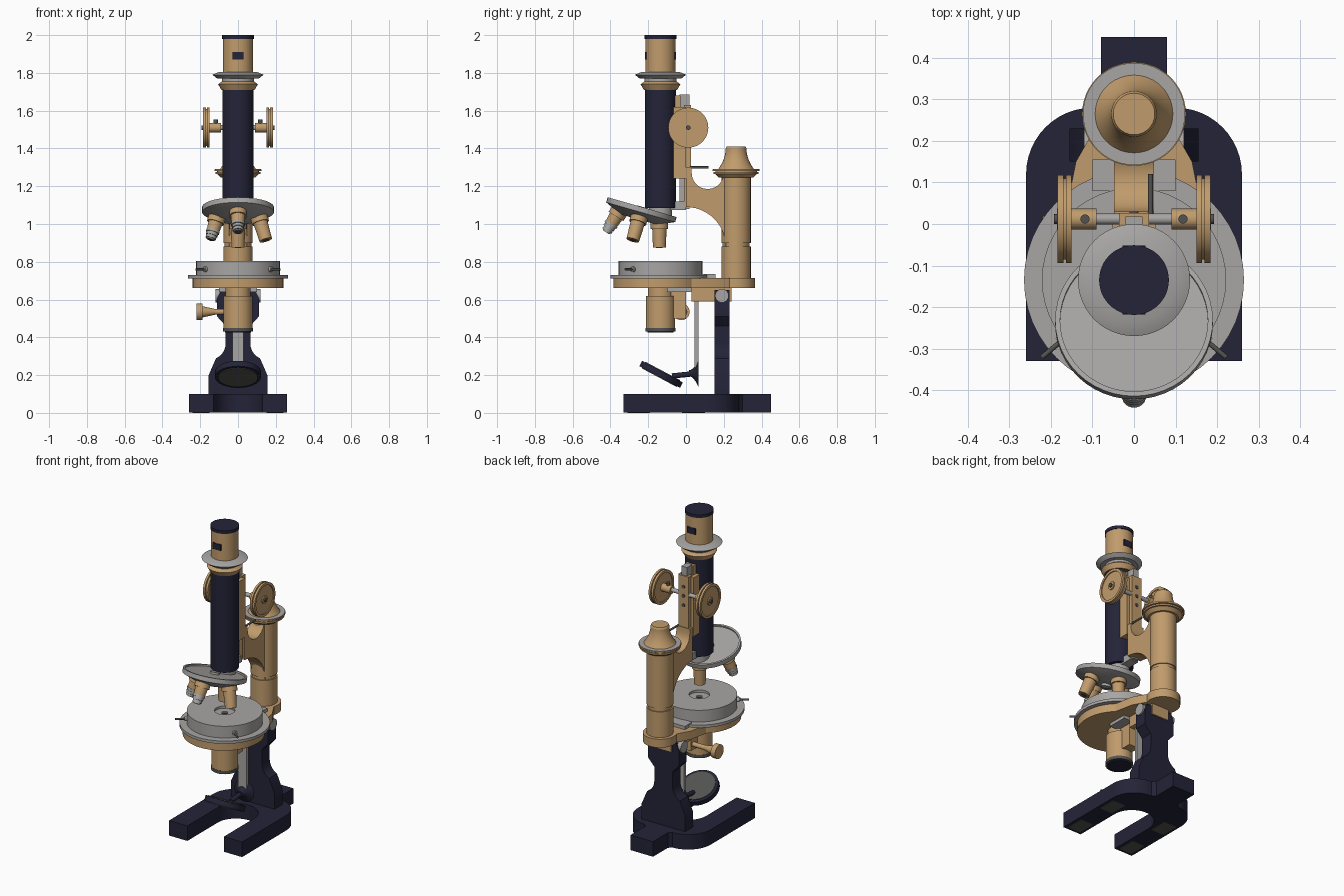
import bpy, bmesh
from math import cos, sin, radians, tau
from mathutils import Matrix, Vector

default_cube = bpy.data.objects.get("Cube")
if default_cube:
    bpy.data.objects.remove(default_cube, do_unlink=True)


def material(name, red, green, blue):
    colour = (red, green, blue, 1)
    mat = bpy.data.materials.new(name)
    mat.use_nodes = True
    mat.diffuse_color = colour
    mat.node_tree.nodes["Principled BSDF"].inputs["Base Color"].default_value = colour
    return mat


BRASS = material("brass", .53, .33, .15)
NAVY = material("dark_navy", .017, .017, .04)
SILVER = material("silver", .39, .38, .37)
GREY = material("dark_grey", .085, .085, .08)
SIDES = (-1, 1)
parts = []


def move(x=0, y=0, z=0):
    return Matrix.Translation((x, y, z))


def rotate(degrees, axis):
    return Matrix.Rotation(radians(degrees), 4, axis)


def finish(name, mat, bm, placement=Matrix()):
    bmesh.ops.recalc_face_normals(bm, faces=bm.faces)
    mesh = bpy.data.meshes.new(name)
    bm.to_mesh(mesh)
    bm.free()
    mesh.materials.append(mat)
    part = bpy.data.objects.new(name, mesh)
    part.matrix_world = placement
    bpy.context.collection.objects.link(part)
    parts.append(part)


def turned(name, mat, placement, low, high, radius, top_radius=None, curve=1, inner=0):
    """Lathe part whose radius eases from radius to top_radius; inner leaves a hole."""
    end = radius if top_radius is None else top_radius
    count = 1 if curve == 1 else 10
    profile = [(inner, low)]
    for i in range(count + 1):
        t = i / count
        profile.append((end + (radius - end) * (1 - t) ** curve, low + (high - low) * t))
    profile.append((inner, high))
    if inner:
        profile.append(profile[0])
    bm = bmesh.new()
    verts = [bm.verts.new((r, 0, z)) for r, z in profile]
    edges = [bm.edges.new(pair) for pair in zip(verts, verts[1:])]
    bmesh.ops.spin(bm, geom=verts + edges, axis=(0, 0, 1), cent=(0, 0, 0), angle=tau, steps=48)
    bmesh.ops.remove_doubles(bm, verts=bm.verts, dist=.0001)
    finish(name, mat, bm, placement)


def prism(name, mat, outline, axis, low, high):
    """Extrude a flat outline along a world axis."""
    index = "xyz".index(axis)
    bm = bmesh.new()
    corners = []
    for point in outline:
        corner = list(point)
        corner.insert(index, low)
        corners.append(bm.verts.new(corner))
    extruded = bmesh.ops.extrude_face_region(bm, geom=[bm.faces.new(corners)])["geom"]
    shift = Vector()
    shift[index] = high - low
    moved = [item for item in extruded if isinstance(item, bmesh.types.BMVert)]
    bmesh.ops.translate(bm, vec=shift, verts=moved)
    finish(name, mat, bm)


def box(name, mat, width, front, back, low, high, middle=0):
    left, right = middle + width / 2, middle - width / 2
    outline = [(right, front), (left, front), (left, back), (right, back)]
    prism(name, mat, outline, "z", low, high)


def mirrored(half):
    return half + [(-across, along) for across, along in reversed(half)]


def arc(across, along, radius, start, end, count=12):
    angles = [radians(start + (end - start) * i / count) for i in range(count + 1)]
    return [(across + radius * cos(a), along + radius * sin(a)) for a in angles]


OPTICS_Y, COLUMN_Y = -.135, .265
OPTICS, COLUMN = move(y=OPTICS_Y), move(y=COLUMN_Y)
SIDEWAYS = rotate(90, "Y")
BACKWARD = rotate(-90, "X")

# Horseshoe foot with pads
shoulder = arc(.1, .12, .16, 90, 0)
opening = arc(0, -.02, .13, 0, 85)
foot = [(.08, .45), (.08, .3)] + shoulder + [(.26, -.33), (.13, -.33)] + opening
prism("foot", NAVY, mirrored(foot), "z", .003, .1)
for side in SIDES:
    for middle in (-.25, .04):
        box("foot_pad", GREY, .09, middle - .06, middle + .06, 0, .006, middle=side * .195)

# Pillar and tilting joint
pillar = [(.155, .1), (.155, .2)] + arc(.155, .37, .09, 245, 180)
pillar += [(.065, .46), (.11, .51), (.11, .61), (.09, .65)]
prism("pillar", NAVY, mirrored(pillar), "y", .15, .23)
turned("joint_pin", SILVER, move(y=.19, z=.62) @ SIDEWAYS, low=-.12, high=.12, radius=.036)
box("joint_block", BRASS, width=.12, front=.03, back=.24, low=.59, high=.67)

# Stage plate with tail, flange and round table
turned("stage_plate", BRASS, move(y=-.145), low=.66, high=.715, radius=.24)
tail = [(.17, 0), (.14, .15)] + arc(0, COLUMN_Y, .1, -20, 85)
prism("stage_tail", BRASS, mirrored(tail), "z", .66, .714)
turned("stage_flange", SILVER, OPTICS, low=.712, high=.73, radius=.265)
turned("stage_table", SILVER, OPTICS, low=.73, high=.79, radius=.222)
turned("stage_table_top", SILVER, OPTICS, low=.79, high=.805, radius=.222, inner=.06)
turned("stage_opening", GREY, OPTICS, low=.789, high=.792, radius=.02)
box("stage_rear_clamp", SILVER, width=.2, front=.08, back=.155, low=.714, high=.735)
for heading in (-140, -40):
    clamp = OPTICS @ move(z=.76) @ rotate(heading, "Z") @ SIDEWAYS
    turned("stage_screw", GREY, clamp, low=.21, high=.29, radius=.006)
    turned("stage_screw_collar", SILVER, clamp, low=.21, high=.235, radius=.014)

# Column with double flange and bell-shaped cap
turned("column_base", BRASS, COLUMN, low=.71, high=.88, radius=.078)
turned("column_neck", BRASS, COLUMN, low=.88, high=.9, radius=.071)
turned("column", BRASS, COLUMN, low=.9, high=1.25, radius=.078)
turned("flange_flare", BRASS, COLUMN, low=1.245, high=1.265, radius=.09, top_radius=.11)
turned("lower_flange", BRASS, COLUMN, low=1.265, high=1.275, radius=.12)
turned("flange_gap", BRASS, COLUMN, low=1.275, high=1.28, radius=.11)
turned("upper_flange", BRASS, COLUMN, low=1.28, high=1.288, radius=.125)
turned("flange_face", SILVER, COLUMN, low=1.288, high=1.292, radius=.123)
turned("column_cap", BRASS, COLUMN, low=1.29, high=1.4, radius=.095, top_radius=.055, curve=2)
turned("cap_end", BRASS, COLUMN, low=1.4, high=1.41, radius=.055, top_radius=.05)

# Curved arm and focusing slide
hollow = arc(.115, 1.27, .085, 180, 360)
underside = arc(0, .88, .21, 0, 90)
arm = [(0, 1.3), (.03, 1.3)] + hollow + [(.25, 1.27), (.25, .88)] + underside
prism("arm", BRASS, arm, "x", -.048, .048)
box("slide_housing", BRASS, width=.104, front=-.065, back=0, low=1.24, high=1.62)
box("slide_back", BRASS, width=.072, front=-.01, back=.026, low=1.1, high=1.63)
box("slide_top", BRASS, width=.06, front=-.065, back=-.03, low=1.6, high=1.68)
box("rack", SILVER, width=.04, front=-.035, back=.018, low=1.08, high=1.685)
for height in (1.44, 1.5, 1.56):
    turned("slide_screw", GREY, move(z=height) @ BACKWARD, low=.02, high=.03, radius=.011)
turned("fine_lever", GREY, move(x=.04, z=1.3) @ BACKWARD, low=.02, high=.12, radius=.006)

# Coarse focus shaft and wheels
FOCUS = move(y=.012, z=1.51)
turned("focus_shaft", SILVER, FOCUS @ SIDEWAYS, low=-.15, high=.15, radius=.013)
for side in SIDES:
    wheel = FOCUS @ rotate(90 * side, "Y")
    turned("wheel_hub", BRASS, wheel, low=.09, high=.185, radius=.025)
    turned("wheel_web", BRASS, wheel, low=.155, high=.178, radius=.098)
    for start in (.15, .17):
        turned("wheel_rim", BRASS, wheel, low=start, high=start + .014, radius=.106, inner=.09)
    turned("wheel_tip", GREY, wheel, low=.18, high=.193, radius=.012)
    turned("wheel_screw", GREY, FOCUS @ move(x=side * .118), low=.02, high=.042, radius=.011)

# Body tube and eyepiece
turned("body_tube", NAVY, OPTICS, low=1.085, high=1.71, radius=.083)
turned("tube_collar", BRASS, OPTICS, low=1.71, high=1.74, radius=.088, top_radius=.105)
turned("collar_top", BRASS, OPTICS, low=1.74, high=1.755, radius=.105, top_radius=.085)
turned("eyepiece_socket", SILVER, OPTICS, low=1.75, high=1.775, radius=.084)
turned("eyepiece_flange", SILVER, OPTICS, low=1.77, high=1.79, radius=.11, top_radius=.135)
turned("flange_top", SILVER, OPTICS, low=1.79, high=1.805, radius=.135, top_radius=.1)
turned("eyepiece", BRASS, OPTICS, low=1.8, high=1.98, radius=.08)
turned("eyepiece_cap", NAVY, OPTICS, low=1.98, high=2, radius=.084)
for side in SIDES:
    plate = OPTICS_Y + side * .079
    box("eyepiece_plate", NAVY, .056, plate - .004, plate + .004, low=1.87, high=1.91)

# Tilted nosepiece
NOSE = move(y=-.237, z=1.072) @ rotate(-16, "X")
turned("nosepiece_bowl", SILVER, NOSE, low=-.05, high=-.01, radius=.1, top_radius=.19)
turned("nosepiece_disc", SILVER, NOSE, low=-.01, high=.008, radius=.19)
turned("nosepiece_lip", SILVER, NOSE, low=.008, high=.018, radius=.19, inner=.178)
turned("nosepiece_pivot", SILVER, NOSE, low=-.065, high=.02, radius=.03)
turned("nosepiece_mount", SILVER, OPTICS, low=1.03, high=1.09, radius=.062)
box("nosepiece_bracket", SILVER, width=.06, front=-.13, back=0, low=1.075, high=1.12)

# Four splayed objectives, the front and right ones with ribbed tips
for heading in (0, 90, 180, 270):
    lens = NOSE @ rotate(heading, "Z") @ move(x=.1) @ rotate(-16, "Y")
    ribbed = heading >= 180
    end = -.115 if ribbed else -.17
    turned("objective_collar", BRASS, lens, low=-.07, high=-.02, radius=.046)
    turned("objective_body", BRASS, lens, low=end, high=-.07, radius=.034, top_radius=.038)
    if ribbed:
        for rib in range(3):
            size = .036 - rib * .004
            top = end - rib * .017
            turned("objective_rib", SILVER, lens, low=top - .012, high=top, radius=size)
            turned("objective_groove", SILVER, lens, low=top - .018, high=top, radius=size - .006)
        end = top - .018
    turned("objective_lens", GREY, lens, low=end - .002, high=end + .01, radius=.017)

# Condenser under the stage
turned("condenser_neck", BRASS, OPTICS, low=.62, high=.67, radius=.066)
turned("condenser", BRASS, OPTICS, low=.45, high=.62, radius=.078)
turned("condenser_ring", GREY, OPTICS, low=.43, high=.45, radius=.08)
turned("condenser_lens", NAVY, OPTICS, low=.425, high=.44, radius=.068)
box("condenser_bracket", BRASS, width=.07, front=-.09, back=0, low=.5, high=.665)
box("condenser_guide", SILVER, width=.2, front=-.1, back=.03, low=.64, high=.665)
KNOB = move(y=-.025, z=.535) @ rotate(-90, "Y")
turned("knob_stem", BRASS, KNOB, low=.02, high=.12, radius=.015)
turned("knob_flare", BRASS, KNOB, low=.12, high=.19, radius=.015, top_radius=.03)
turned("knob_head", BRASS, KNOB, low=.188, high=.22, radius=.044)

# Mirror on its hanging bar
box("mirror_bar", SILVER, width=.06, front=.045, back=.065, low=.2, high=.65)
BOSS = move(y=.065, z=.21) @ rotate(90, "X")
turned("mirror_boss", NAVY, BOSS, low=0, high=.05, radius=.07, top_radius=.016, curve=2)
turned("mirror_arm", NAVY, BOSS @ rotate(6, "X"), low=.04, high=.14, radius=.014)
MIRROR = move(y=-.132, z=.204) @ rotate(-28, "X")
turned("mirror_frame", NAVY, MIRROR, low=-.016, high=.016, radius=.122)
turned("mirror_glass", GREY, MIRROR, low=-.02, high=.02, radius=.105)

# Smooth the curved faces and keep the edges sharp
bpy.ops.object.select_all(action="DESELECT")
for part in parts:
    part.select_set(True)
bpy.context.view_layer.objects.active = parts[0]
bpy.ops.object.shade_smooth_by_angle(angle=radians(35))
